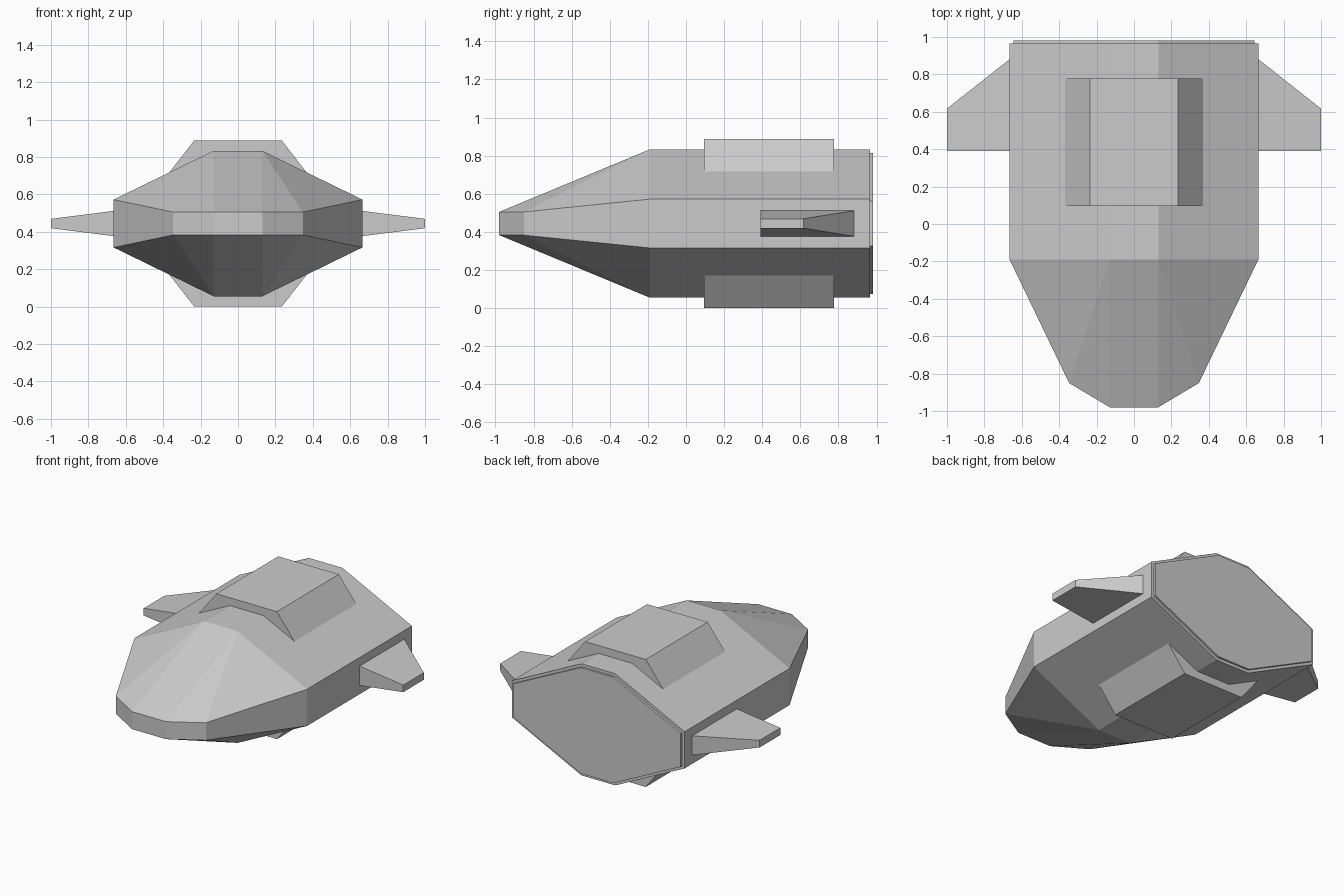
import bpy, bmesh, math

if "Cube" in bpy.data.objects:
    bpy.data.objects.remove(bpy.data.objects["Cube"])

MID = 0.444  # height of the horizontal symmetry plane; all parts are local to it


def convex_part(name, points, mirror=None):
    """Flat-faced solid spanning the points, optionally mirrored on one axis."""
    bm = bmesh.new()
    for p in points:
        bm.verts.new(p)
    res = bmesh.ops.convex_hull(bm, input=bm.verts)
    unused = [g for g in set(res["geom_interior"] + res["geom_unused"])
              if isinstance(g, bmesh.types.BMVert) and not g.link_faces]
    bmesh.ops.delete(bm, geom=unused, context='VERTS')
    # merge coplanar triangles into clean polygons
    bmesh.ops.dissolve_limit(bm, angle_limit=math.radians(0.5),
                             verts=bm.verts, edges=bm.edges)
    bmesh.ops.recalc_face_normals(bm, faces=bm.faces)
    mesh = bpy.data.meshes.new(name)
    bm.to_mesh(mesh)
    bm.free()
    obj = bpy.data.objects.new(name, mesh)
    obj.location.z = MID
    bpy.context.collection.objects.link(obj)
    if mirror is not None:
        mod = obj.modifiers.new("Mirror", 'MIRROR')
        mod.use_axis = [i == mirror for i in range(3)]
        mod.use_mirror_merge = False
    return obj


def ring(corners):
    """Repeat (x, y, z) corners to both sides and top / bottom."""
    return [(sx * x, y, sz * z) for x, y, z in corners
            for sx in (-1, 1) for sz in (-1, 1)]


# Main hull: blunt nose ring, shoulder ring, tail ring
hull = []
hull += ring([(0.13, -0.98, 0.061), (0.347, -0.85, 0.061)])
for y in (-0.19, 0.965):
    hull += ring([(0.13, y, 0.389), (0.665, y, 0.128)])
convex_part("hull", hull)

# Slightly inset plate on the tail
plate = []
for y in (0.95, 0.98):
    plate += ring([(0.126, y, 0.369), (0.645, y, 0.117)])
convex_part("tail_plate", plate)

# Trapezoid pods on the top and bottom
pod = [(s * x, y, z) for s in (-1, 1) for y in (0.095, 0.777)
       for x, z in ((0.234, 0.444), (0.37, 0.27))]
convex_part("pods", pod, mirror=2)

# Tapered stub wings on both sides
wing = [(x, y, s * z) for s in (-1, 1)
        for x, y, z in ((0.66, 0.39, 0.068), (0.66, 0.885, 0.068),
                        (1.0, 0.39, 0.025), (1.0, 0.617, 0.025))]
convex_part("wings", wing, mirror=0)
